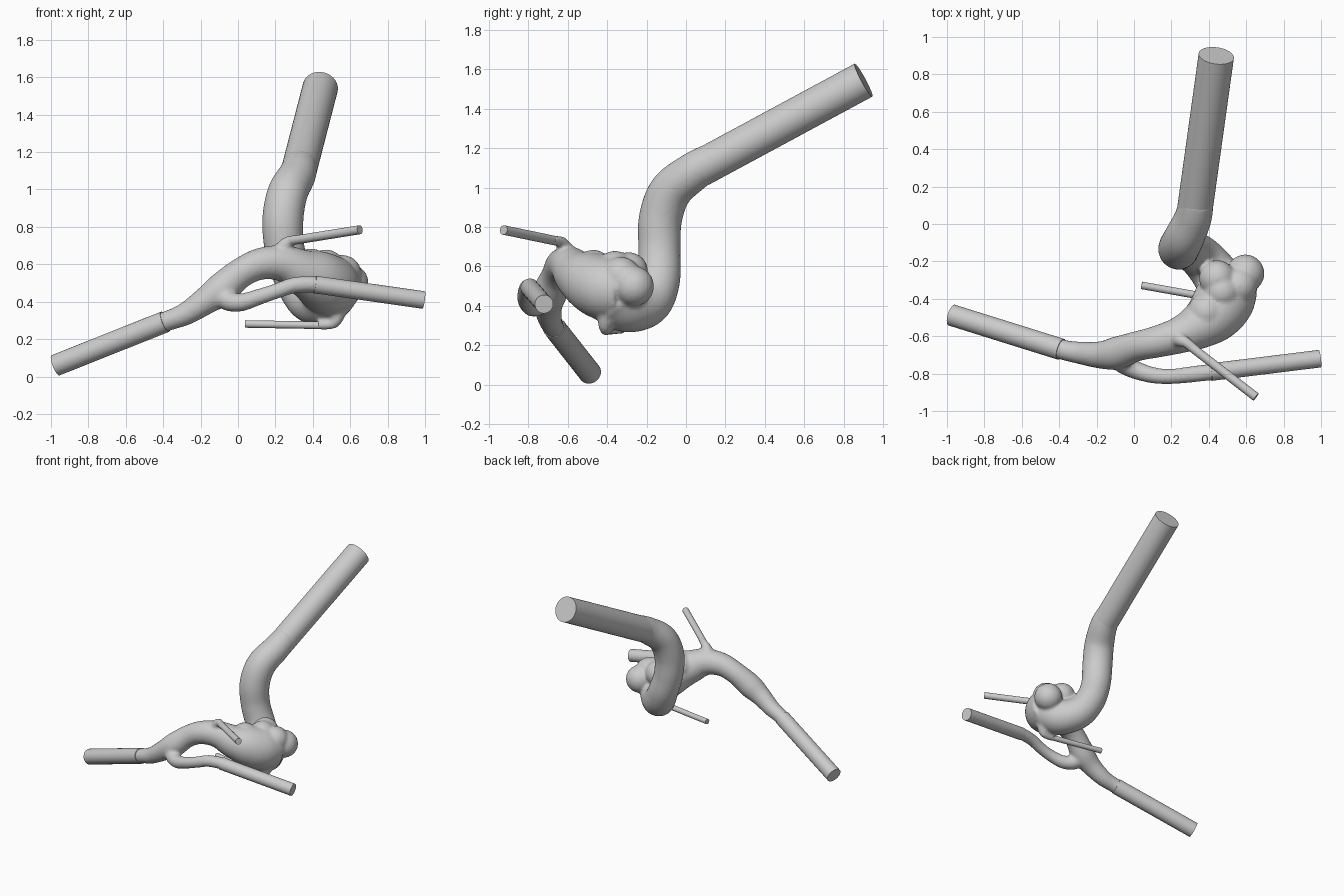
import bpy, bmesh
from mathutils import Vector, Matrix

if "Cube" in bpy.data.objects:
    bpy.data.objects.remove(bpy.data.objects["Cube"])


def catmull(pts, steps=8):
    """Smooth (x, y, z, radius) samples through the control points."""
    p = [Vector(q) for q in pts]
    p = [2 * p[0] - p[1]] + p + [2 * p[-1] - p[-2]]
    out = []
    for i in range(1, len(p) - 2):
        a, b, c, d = p[i - 1:i + 3]
        for s in range(steps):
            t = s / steps
            out.append(0.5 * (2 * b + (c - a) * t + (2 * a - 5 * b + 4 * c - d) * t * t
                              + (3 * b - a - 3 * c + d) * t ** 3))
    return out + [p[-2]]


def sweep(bm, samples, sides=32):
    """Closed round tube along samples of (x, y, z, radius)."""
    pos = [Vector(s[:3]) for s in samples]
    n = len(pos)
    rings, side = [], None
    for i in range(n):
        tan = (pos[min(i + 1, n - 1)] - pos[max(i - 1, 0)]).normalized()
        side = tan.orthogonal() if side is None else side - tan * side.dot(tan)
        side.normalize()
        rings.append([bm.verts.new(pos[i] + samples[i][3] *
                      (Matrix.Rotation(6.2831853 * k / sides, 3, tan) @ side))
                      for k in range(sides)])
    for r0, r1 in zip(rings, rings[1:]):
        for k in range(sides):
            j = (k + 1) % sides
            bm.faces.new((r0[k], r0[j], r1[j], r1[k]))
    bm.faces.new(rings[0][::-1])
    bm.faces.new(rings[-1])


def blob(bm, x, y, z, r):
    bmesh.ops.create_icosphere(bm, subdivisions=3, radius=r,
                               matrix=Matrix.Translation((x, y, z)))


def finish(bm, name):
    bmesh.ops.recalc_face_normals(bm, faces=bm.faces)
    me = bpy.data.meshes.new(name)
    bm.to_mesh(me)
    bm.free()
    ob = bpy.data.objects.new(name, me)
    bpy.context.collection.objects.link(ob)
    bpy.ops.object.select_all(action='DESELECT')
    ob.select_set(True)
    bpy.context.view_layer.objects.active = ob
    bpy.ops.object.shade_smooth_by_angle(angle=0.7)
    return ob


# curved central vessels, fused into one organic surface
paths = [
    # inlet bend running down into the swelling
    [(.335, .13, 1.135, .092), (.315, .03, 1.075, .1), (.265, -.08, .98, .108),
     (.24, -.13, .84, .11), (.25, -.135, .68, .107), (.30, -.14, .53, .11),
     (.37, -.19, .42, .118), (.45, -.29, .395, .13), (.49, -.37, .45, .15)],
    # swelling and left main branch
    [(.52, -.31, .48, .15), (.48, -.41, .49, .163), (.42, -.49, .525, .15),
     (.34, -.55, .56, .122), (.24, -.595, .605, .098), (.12, -.63, .602, .085),
     (.01, -.655, .55, .08), (-.09, -.69, .465, .088), (-.18, -.7, .40, .073),
     (-.28, -.69, .335, .061), (-.37, -.675, .30, .054), (-.46, -.65, .268, .056)],
    # looping right branch
    [(-.09, -.70, .45, .07), (-.05, -.75, .405, .055), (.02, -.785, .397, .048),
     (.11, -.81, .425, .043), (.2, -.815, .455, .041), (.3, -.805, .488, .043),
     (.4, -.793, .493, .044), (.48, -.783, .482, .043)],
    # root of the upper twig
    [(.23, -.6, .65, .06), (.25, -.62, .70, .04), (.28, -.635, .725, .029),
     (.34, -.68, .733, .025)],
    # root of the lower twig
    [(.52, -.38, .38, .08), (.525, -.405, .32, .045), (.505, -.41, .283, .029),
     (.43, -.4, .274, .024)],
]
bm = bmesh.new()
for p in paths:
    sweep(bm, catmull(p))
# lobes of the swelling
for b in [(.595, -.265, .50, .103), (.445, -.29, .575, .098), (.56, -.33, .55, .1),
          (.47, -.36, .58, .1), (.39, -.47, .58, .105)]:
    blob(bm, *b)
body = finish(bm, "vessel_body")
rm = body.modifiers.new("fuse", 'REMESH')
rm.mode = 'VOXEL'
rm.voxel_size = 0.011
rm.use_smooth_shade = True
sm = body.modifiers.new("soften", 'SMOOTH')
sm.factor = 0.5
sm.iterations = 6

# straight tube extensions with flat ends
tubes = {
    "inlet_tube": ((.325, .075, 1.1), (.44, .90, 1.545), .095),
    "left_outlet_tube": ((-.39, -.67, .293), (-.975, -.487, .06), .058),
    "right_outlet_tube": ((.41, -.792, .492), (.993, -.72, .409), .047),
    "upper_twig": ((.29, -.645, .727), (.652, -.925, .785), .024),
    "lower_twig": ((.49, -.408, .273), (.04, -.328, .281), .02),
}
for name, (a, b, r) in tubes.items():
    bm = bmesh.new()
    sweep(bm, [(*a, r), (*b, r)], 40)
    finish(bm, name)
